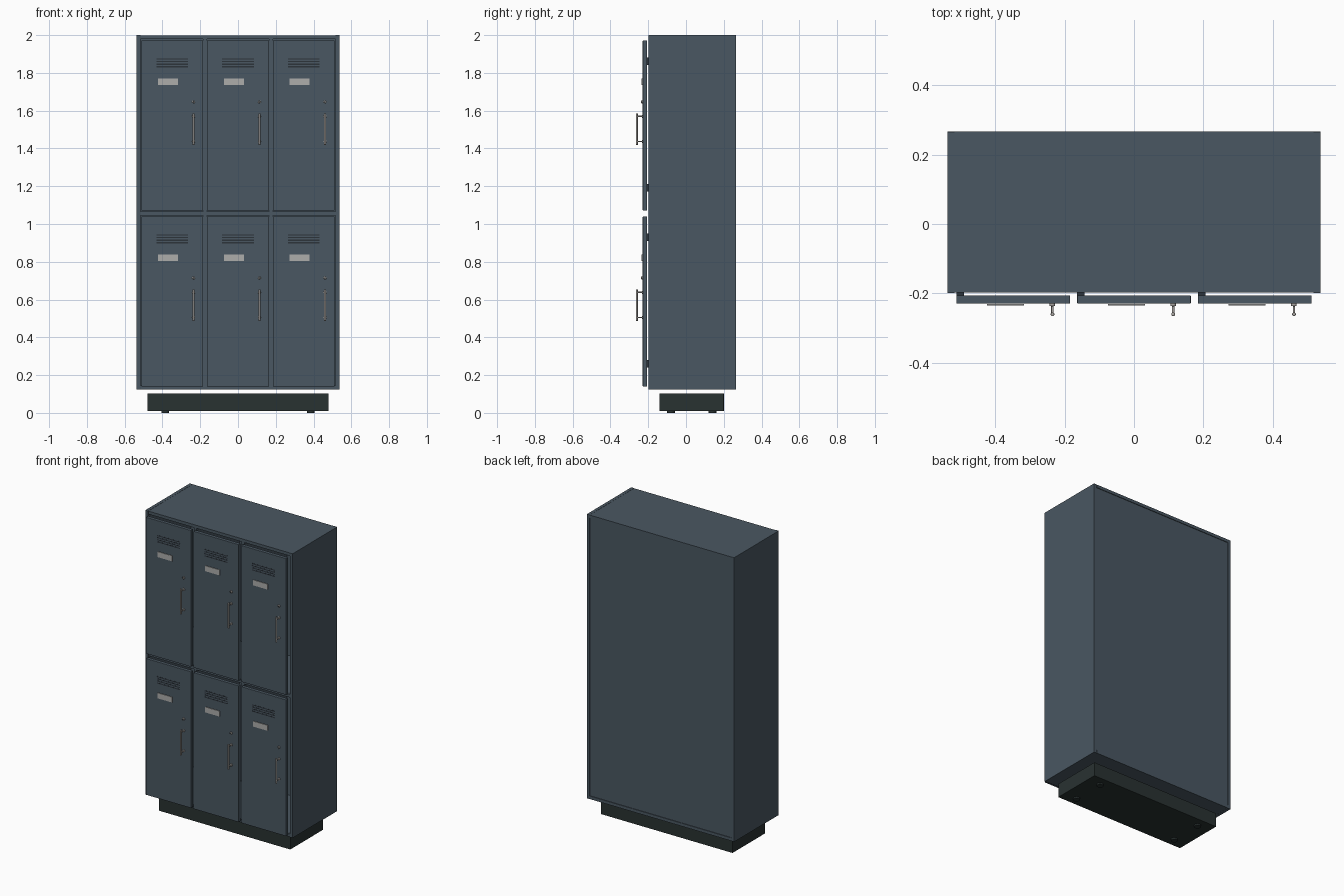
import bpy, math
from mathutils import Vector

if "Cube" in bpy.data.objects:
    bpy.data.objects.remove(bpy.data.objects["Cube"])


def material(name, rgb):
    m = bpy.data.materials.new(name)
    m.diffuse_color = (*rgb, 1)
    m.use_nodes = True
    m.node_tree.nodes["Principled BSDF"].inputs["Base Color"].default_value = m.diffuse_color
    return m


SLATE = material("slate blue paint", (0.068, 0.096, 0.122))
VENT = material("dark vent", (0.025, 0.033, 0.042))
BLACK = material("plinth black green", (0.022, 0.032, 0.031))
SILVER = material("brushed silver", (0.40, 0.38, 0.36))
CARD = material("label grey", (0.42, 0.42, 0.41))


def finish(obj, name, mat, bevel=0):
    obj.name = name
    obj.data.materials.append(mat)
    if bevel:
        b = obj.modifiers.new("soft edge", 'BEVEL')
        b.width = bevel
        b.segments = 2
    return obj


def box(name, x0, x1, y0, y1, z0, z1, mat, bevel=0):
    bpy.ops.mesh.primitive_cube_add(size=1)
    o = bpy.context.object
    for v in o.data.vertices:
        v.co = Vector((x0 + (v.co.x + .5) * (x1 - x0),
                       y0 + (v.co.y + .5) * (y1 - y0),
                       z0 + (v.co.z + .5) * (z1 - z0)))
    return finish(o, name, mat, bevel)


def rod(name, a, b, r, mat, bevel=0, sides=20):
    a, b = Vector(a), Vector(b)
    d = b - a
    bpy.ops.mesh.primitive_cylinder_add(vertices=sides, radius=r, depth=d.length,
                                        location=(a + b) / 2,
                                        rotation=d.to_track_quat('Z', 'Y').to_euler())
    bpy.ops.object.shade_smooth_by_angle(angle=math.radians(40))
    return finish(bpy.context.object, name, mat, bevel)


FRONT, BACK, W = -0.199, 0.266, 0.538
INNER = 0.517

# cabinet shell
for s, side in ((-1, "left"), (1, "right")):
    xs = sorted((s * INNER, s * W))
    box(side + "_side_panel", *xs, FRONT, BACK, 0.124, 2.0, SLATE, 0.001)
box("top_panel", -INNER, INNER, FRONT + .002, BACK, 1.979, 1.999, SLATE)
box("bottom_panel", -INNER, INNER, FRONT + .002, BACK, 0.125, 0.145, SLATE)
box("middle_shelf", -INNER, INNER, FRONT + .002, BACK - .01, 1.045, 1.066, SLATE)
box("back_panel", -INNER, INNER, BACK - .016, BACK - .004, 0.14, 1.985, SLATE)
for s, side in ((-1, "left"), (1, "right")):
    box(side + "_divider", s * .174 - .01, s * .174 + .01, FRONT + .002, BACK - .01,
        0.14, 1.985, SLATE)

# recessed plinth and its feet
box("plinth", -0.48, 0.48, -0.14, 0.20, 0.01, 0.103, BLACK, 0.001)
for x in (-0.385, 0.385):
    for y in (-0.08, 0.14):
        rod("plinth_foot", (x, y, 0), (x, y, 0.012), 0.021, BLACK)

# six doors with their fittings
DF = -0.229
for cx in (-0.348, 0.0, 0.348):
    for z in (0.14, 1.072):
        box("door", cx - .164, cx + .164, DF, -0.206, z, z + .90, SLATE, 0.002)
        # hinges at the left edge
        for hz in (0.10, 0.77):
            box("hinge", cx - .164, cx - .142, -0.207, FRONT + .003, z + hz, z + hz + .04, VENT)
        # vent slots
        for i in range(4):
            vz = z + .757 + i * .0138
            box("vent_slot", cx - .084, cx + .084, DF - .0008, DF + .002, vz, vz + .0065, VENT)
        # name card holder
        box("label_plate", cx - .075, cx + .031, -0.235, DF - .002, z + .663, z + .699, CARD)
        # lock
        lx = cx + .113
        rod("lock_ring", (lx, DF + .001, z + .575), (lx, -0.237, z + .575), .008, SILVER, .001)
        rod("lock_core", (lx, DF, z + .575), (lx, -0.2378, z + .575), .0035, VENT)
        # pull handle
        rod("handle_bar", (lx, -0.260, z + .347), (lx, -0.260, z + .514), .0055, SILVER, .0015)
        for hz in (.365, .498):
            rod("handle_post", (lx, DF, z + hz), (lx, -0.259, z + hz), .0035, SILVER)
            rod("handle_base", (lx, DF + .001, z + hz), (lx, -0.234, z + hz), .008, SILVER, .001)
